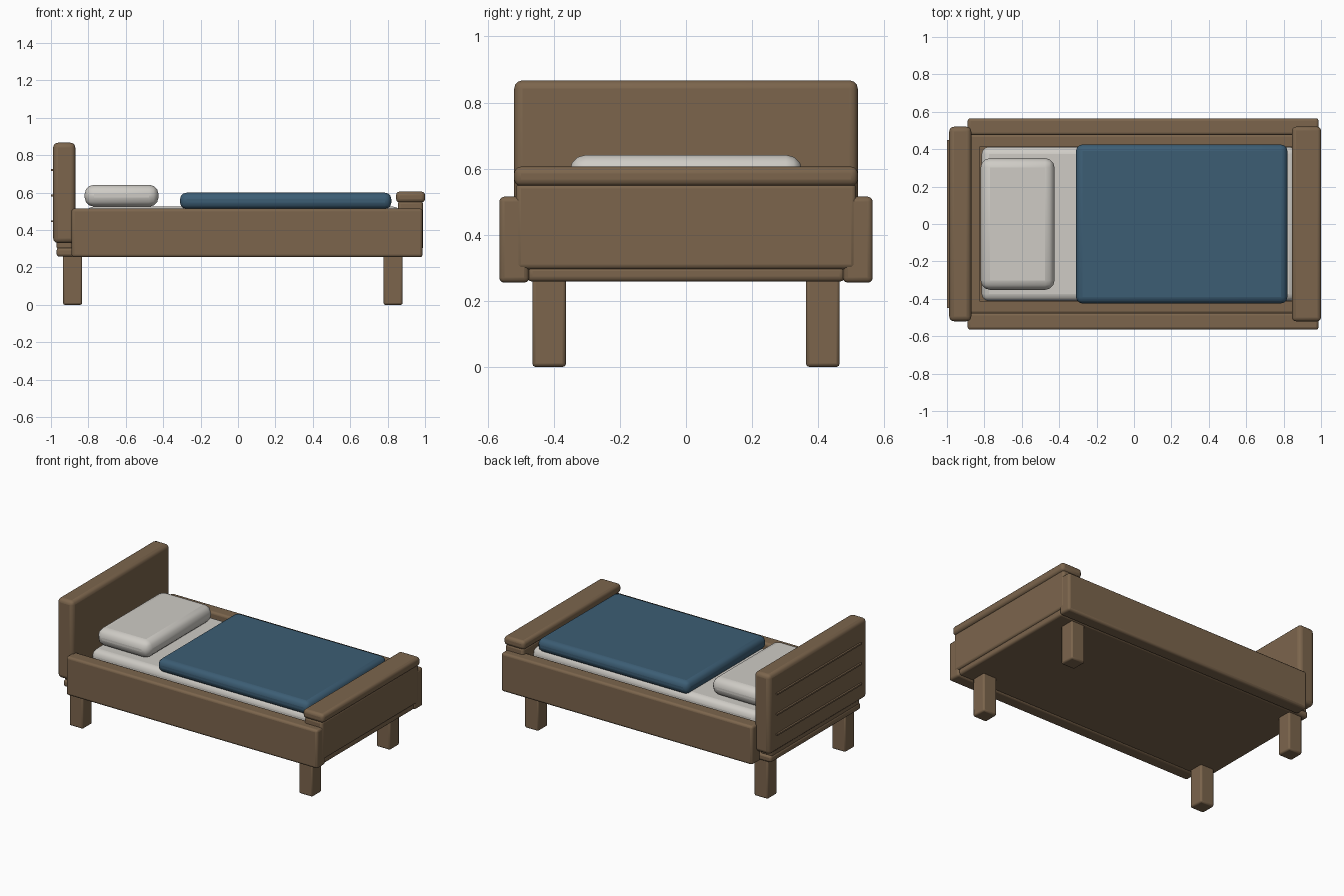
import bpy
import math
from mathutils import Vector

cube = bpy.data.objects.get("Cube")
if cube:
    bpy.data.objects.remove(cube, do_unlink=True)


def material(name, rgb):
    m = bpy.data.materials.new(name)
    m.use_nodes = True
    color = (*rgb, 1)
    m.diffuse_color = color
    node = next(n for n in m.node_tree.nodes if n.type == 'BSDF_PRINCIPLED')
    node.inputs["Base Color"].default_value = color
    return m


wood = material("brown_wood", (0.2, 0.13, 0.073))
linen = material("off_white_linen", (0.62, 0.6, 0.56))
wool = material("blue_wool", (0.045, 0.11, 0.175))


def box(name, x, y, z, mat, bevel=0.02, segments=3):
    """Rounded box spanning the given (low, high) ranges."""
    bpy.ops.mesh.primitive_cube_add(size=1)
    ob = bpy.context.object
    ob.name = name
    low, high = Vector((x[0], y[0], z[0])), Vector((x[1], y[1], z[1]))
    for v in ob.data.vertices:
        v.co = (low + high) / 2 + v.co * (high - low)
    ob.data.materials.append(mat)
    if bevel:
        mod = ob.modifiers.new("rounded_edges", 'BEVEL')
        mod.width = bevel
        mod.segments = segments
        bpy.ops.object.shade_smooth_by_angle(angle=math.radians(40))
    return ob


def both(half):
    return (-half, half)


# Frame: floor panel, side rails and legs
box("floor_panel", (-0.97, 0.98), both(0.48), (0.258, 0.305), wood, 0.015)
for side, s in (("left", 1), ("right", -1)):
    rail_y = sorted((s * 0.475, s * 0.565))
    box(f"{side}_rail".replace("left", "back").replace("right", "front"),
        (-0.89, 0.987), rail_y, (0.255, 0.515), wood, 0.015)
    leg_y = sorted((s * 0.363, s * 0.465))
    for end, x in (("head", (-0.935, -0.833)), ("foot", (0.778, 0.88))):
        box(f"{end}_{side}_leg", x, leg_y, (0, 0.27), wood, 0.01, 2)

# Head end: lower panel, tall board and thin strips on its outer face
box("head_lower_panel", (-0.97, -0.88), both(0.47), (0.295, 0.51), wood, 0.015)
box("headboard", (-0.988, -0.87), both(0.52), (0.33, 0.867), wood, 0.025)
for i, z in enumerate((0.447, 0.584, 0.721)):
    box(f"headboard_strip_{i + 1}", (-1, -0.98), both(0.45),
        (z - 0.005, z + 0.005), wood, 0)

# Foot end: board and wider cap
box("footboard", (0.855, 0.989), both(0.515), (0.295, 0.555), wood, 0.015)
box("footboard_cap", (0.845, 1), both(0.52), (0.547, 0.606), wood, 0.02)

# Bedding
box("mattress_base", (-0.825, 0.86), both(0.415), (0.295, 0.41), wood, 0)
box("mattress", (-0.815, 0.87), both(0.413), (0.4, 0.525), linen, 0.04)
box("pillow", (-0.82, -0.425), both(0.352), (0.525, 0.642), linen, 0.05)
box("blanket", (-0.31, 0.82), both(0.425), (0.513, 0.6), wool, 0.035)
